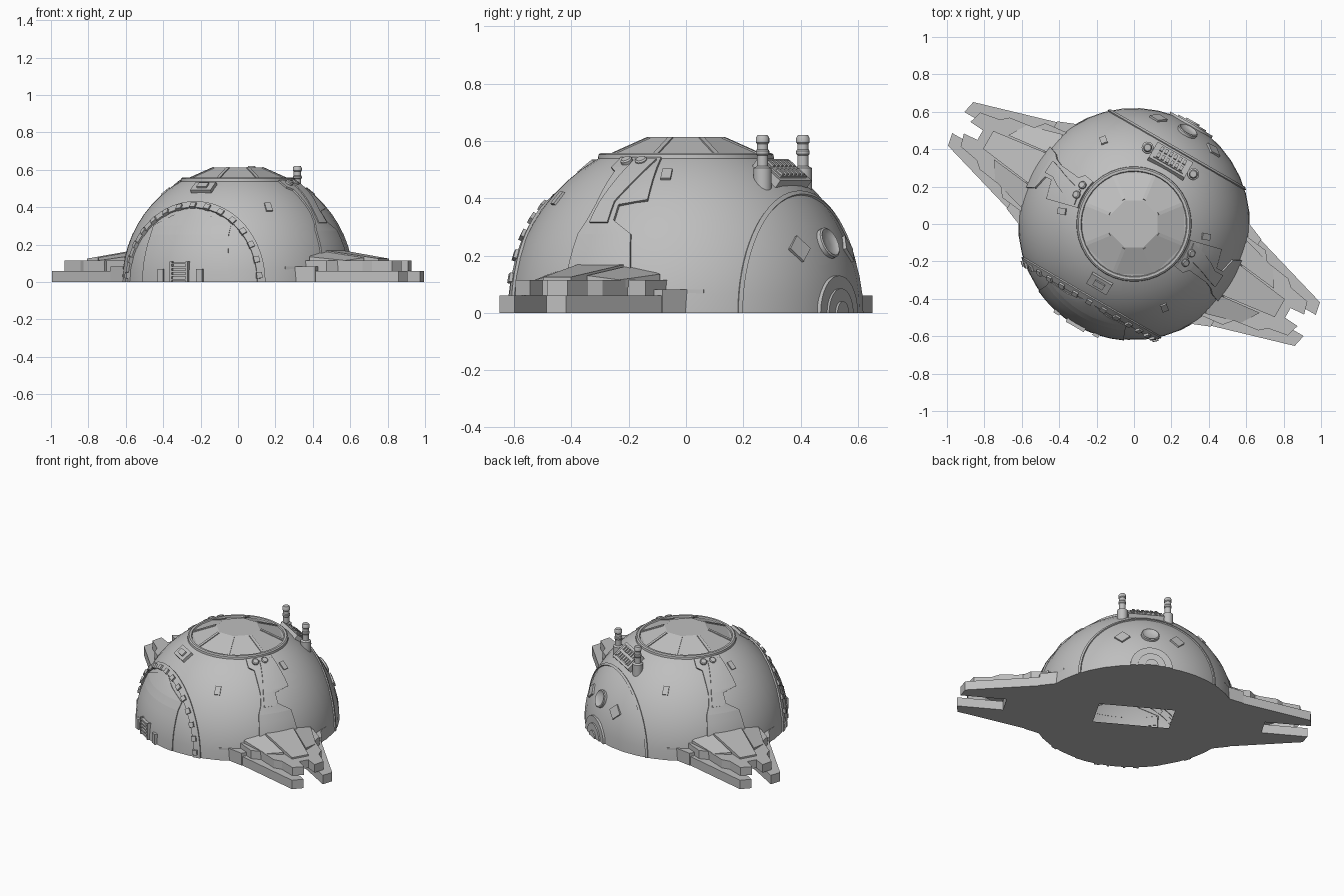
import bpy, bmesh
from math import sin, cos, radians, pi
from mathutils import Vector, Matrix

cube = bpy.data.objects.get("Cube")
if cube:
    bpy.data.objects.remove(cube)

R = 0.62                                    # dome radius
TURN = Matrix.Rotation(radians(-30), 4, 'Z')  # whole building is turned on its plot
HALF = Matrix.Rotation(pi, 4, 'Z')

grey = bpy.data.materials.new("plain grey")
grey.use_nodes = True
grey.diffuse_color = (0.52, 0.52, 0.52, 1)
grey.node_tree.nodes["Principled BSDF"].inputs["Base Color"].default_value = (0.52, 0.52, 0.52, 1)


def finish(name, bm, place=Matrix(), smooth=False):
    mesh = bpy.data.meshes.new(name)
    bm.to_mesh(mesh)
    bm.free()
    mesh.materials.append(grey)
    ob = bpy.data.objects.new(name, mesh)
    bpy.context.collection.objects.link(ob)
    ob.matrix_world = TURN @ place
    if smooth:
        bpy.ops.object.select_all(action='DESELECT')
        ob.select_set(True)
        bpy.context.view_layer.objects.active = ob
        bpy.ops.object.shade_smooth_by_angle(angle=radians(35))


def ball(az, el, r=R):
    a, e = radians(az), radians(el)
    return Vector((cos(a) * cos(e), sin(a) * cos(e), sin(e))) * r


def frame(pos, out, east):
    """Placement with local z pointing out and local x along east."""
    z = out.normalized()
    y = z.cross(east).normalized()
    x = y.cross(z)
    return Matrix.Translation(pos) @ Matrix((x, y, z)).transposed().to_4x4()


def on_dome(az, el):
    p = ball(az, el)
    return frame(p, p, Vector((-sin(radians(az)), cos(radians(az)), 0)))


def box(name, size, place):
    bm = bmesh.new()
    bmesh.ops.create_cube(bm, size=1, matrix=Matrix.Diagonal((*size, 1)))
    finish(name, bm, place)


def lathe(name, profile, place=Matrix(), n=24, smooth=True, start=0.0):
    """Turn (radius, height) points about z and cap the end."""
    bm = bmesh.new()
    angles = [start + 2 * pi * i / n for i in range(n)]
    rings = [[bm.verts.new((r * cos(a), r * sin(a), z)) for a in angles] for r, z in profile]
    for low, high in zip(rings, rings[1:]):
        for i in range(n):
            j = (i + 1) % n
            bm.faces.new((low[i], low[j], high[j], high[i]))
    bm.faces.new(rings[-1])
    finish(name, bm, place, smooth)


def slab(name, points, thick, place=Matrix(), bottom=True):
    """Top polygon with straight sides going down."""
    bm = bmesh.new()
    top = [bm.verts.new(p) for p in points]
    low = [bm.verts.new((p[0], p[1], p[2] - thick)) for p in points]
    top_face = bm.faces.new(top)
    if bottom:
        bm.faces.new(low[::-1])
    for i in range(len(top)):
        j = (i + 1) % len(top)
        bm.faces.new((top[i], low[i], low[j], top[j]))
    bm.normal_update()
    if top_face.normal.z < 0:
        bmesh.ops.reverse_faces(bm, faces=bm.faces[:])
    finish(name, bm, place)


def mirrored(half):
    return half + [(x, -y) for x, y in reversed(half)]


def skin(name, point, nu, nv, place=Matrix()):
    """Raised plate following the dome, point(u, v) with u, v in 0..1."""
    bm = bmesh.new()
    grid = [[bm.verts.new(point(i / nu, j / nv)) for j in range(nv + 1)] for i in range(nu + 1)]
    for i in range(nu):
        for j in range(nv):
            bm.faces.new((grid[i][j], grid[i + 1][j], grid[i + 1][j + 1], grid[i][j + 1]))
    rim = [e for e in bm.edges if e.is_boundary]
    skirt = bmesh.ops.extrude_edge_only(bm, edges=rim)["geom"]
    for v in skirt:
        if isinstance(v, bmesh.types.BMVert):
            v.co *= 0.965
    bmesh.ops.recalc_face_normals(bm, faces=bm.faces[:])
    bm.normal_update()
    if sum(f.normal.dot(f.calc_center_median()) for f in bm.faces) < 0:
        bmesh.ops.reverse_faces(bm, faces=bm.faces[:])
    finish(name, bm, place, True)


def strip(name, rows, lift, place=Matrix()):
    """Plate from rows of (elevation, left azimuth, right azimuth)."""
    for k, (a, b) in enumerate(zip(rows, rows[1:])):
        def point(u, v, a=a, b=b):
            el, left, right = [p + (q - p) * u for p, q in zip(a, b)]
            return ball(left + (right - left) * v, el, R + lift)
        skin(f"{name}_{k + 1}", point, max(1, round((b[0] - a[0]) / 5)), 8, place)


def arch(name, inner, outer, lift, side):
    """Half-ring on the dome about the front (-1) or back (1) axis."""
    def point(u, v):
        t, f = radians(inner + (outer - inner) * v), pi * u
        return Vector((sin(t) * cos(f), side * cos(t), sin(t) * sin(f))) * (R + lift)
    skin(name, point, 36, 1)


def half_disc(name, r, depth):
    bm = bmesh.new()
    arc = [(r * cos(pi * i / 16), r * sin(pi * i / 16)) for i in range(17)]
    face = bm.faces.new([bm.verts.new((x, 0.54, z)) for x, z in arc])
    new = bmesh.ops.extrude_face_region(bm, geom=[face])["geom"]
    bmesh.ops.translate(bm, vec=(0, depth, 0), verts=[v for v in new if isinstance(v, bmesh.types.BMVert)])
    bmesh.ops.recalc_face_normals(bm, faces=bm.faces[:])
    finish(name, bm, smooth=True)


# Dome shell, flat floor with a rectangular opening
lathe("dome", [(R * cos(radians(e)), R * sin(radians(e))) for e in range(0, 61, 6)] + [(0.286, 0.55)], n=40)
bm = bmesh.new()
circle = [bm.verts.new((R * cos(2 * pi * i / 40), R * sin(2 * pi * i / 40), 0)) for i in range(40)]
hatch = [bm.verts.new((x * 0.235, y * 0.11, 0)) for x, y in ((-1, -1), (1, -1), (1, 1), (-1, 1))]
edges = [bm.edges.new((loop[i - 1], loop[i])) for loop in (circle, hatch) for i in range(len(loop))]
bmesh.ops.triangle_fill(bm, use_beauty=True, edges=edges)
bm.normal_update()
bmesh.ops.reverse_faces(bm, faces=[f for f in bm.faces if f.normal.z > 0])
finish("floor", bm)

# Faceted crown with rim and spokes
lathe("crown_rim", [(0.308, 0.535), (0.306, 0.552), (0.298, 0.558), (0.284, 0.558), (0.28, 0.55)], n=40)
crown_turn = radians(30 + 22.5)
lathe("crown", [(0.288, 0.55), (0.135, 0.613)], n=8, smooth=False, start=crown_turn)
for i in range(8):
    a = crown_turn + i * pi / 4
    d = Vector((cos(a), sin(a), 0))
    slope = d * 0.15 - Vector((0, 0, 0.062))
    east = Vector((-sin(a), cos(a), 0))
    box(f"crown_spoke_{i + 1}", (0.018, 0.15, 0.008),
        frame(d * 0.21 + Vector((0, 0, 0.582)), slope.cross(east), east))

# Wings, side strips and their fittings, repeated on the opposite side
root = mirrored([(0.4, 0.36), (0.5, 0.36), (0.53, 0.31), (0.63, 0.27), (0.63, 0.1)])
lower = mirrored([(0.45, 0.31), (0.53, 0.31), (0.63, 0.265), (1.07, 0.135), (1.085, 0.065), (0.8, 0.065)])
upper = mirrored([(0.5, 0.25), (0.68, 0.23), (0.72, 0.18), (0.86, 0.16), (0.9, 0.125),
                  (1.01, 0.105), (1.03, 0.035), (0.95, 0.03)])
for side, place in (("left", Matrix()), ("right", HALF)):
    slab(f"{side}_wing_root", [(x, y, 0.082) for x, y in root], 0.082, place)
    slab(f"{side}_wing_lower", [(x, y, 0.06) for x, y in lower], 0.06, place)
    slab(f"{side}_wing_upper", [(x, y, 0.115) for x, y in upper], 0.055, place, bottom=False)
    slab(f"{side}_wing_ridge", [(0.55, 0.1, 0.175), (0.55, -0.1, 0.175), (0.9, -0.055, 0.125),
                                (0.9, 0.055, 0.125)], 0.03, place)
    for k, s in (("a", 1), ("b", -1)):
        slab(f"{side}_wing_flap_{k}", [(0.55, s * 0.105, 0.168), (0.57, s * 0.225, 0.135),
             (0.76, s * 0.17, 0.115), (0.82, s * 0.075, 0.13)], 0.03, place)
    strip(f"{side}_strip", [(8, -13, 12), (26, -12, 10), (31, -10, 2), (37, -9, 2),
                            (39, -9, 14), (52, -10, 14), (54, -15, 14), (60, -16, 14)], 0.009, place)
    strip(f"{side}_strip_inlay", [(30, -8, 0), (38, -7, 0), (58, -2, 12)], 0.015, place)
    for az in (-7, 3):
        lathe(f"{side}_strip_knob", [(0.021, -0.02), (0.021, 0.018), (0.016, 0.023)],
              place @ on_dome(az, 57), n=16)
    for az, el in ((20, 51), (-40, 40)):
        box(f"{side}_small_plate", (0.035, 0.055, 0.014), place @ on_dome(az, el))

# Front entrance: studded arch, gabled panel, steps and lamp box
arch("front_arch", 39.5, 43.5, 0.008, -1)
for i in range(15):
    f, t = radians(5 + i * 170 / 14), radians(40.5)
    d = Vector((sin(t) * cos(f), -cos(t), sin(t) * sin(f)))
    box(f"arch_stud_{i + 1}", (0.032, 0.03, 0.026), frame(d * (R + 0.006), d, Vector((-sin(f), 0, cos(f)))))
strip("front_gable", [(0, -115, -65), (24, -115, -65), (29, -116, -64), (40, -91, -89)], 0.005)
for x in (-0.05, 0.05):
    box("step_rail", (0.012, 0.04, 0.11), Matrix.Translation((x, -0.615, 0.055)))
for i in range(5):
    box(f"step_{i + 1}", (0.09, 0.035, 0.01), Matrix.Translation((0, -0.617, 0.012 + i * 0.022)))
for x in (-0.12, 0.12):
    box("entrance_post", (0.035, 0.03, 0.07), Matrix.Translation((x, -0.61, 0.035)))
box("front_box", (0.125, 0.075, 0.03), on_dome(-90, 54))
box("front_box_lid", (0.06, 0.035, 0.05), on_dome(-90, 54))

# Back: panel edge, round window, diamond plates and ground port
arch("back_arch", 41.5, 43, 0.006, 1)
lathe("back_window", [(0.056, -0.02), (0.056, 0.01), (0.05, 0.014), (0.044, 0.01), (0.036, 0.004), (0.01, 0.003)],
      on_dome(90, 23))
for az in (73, 107):
    box("diamond_plate", (0.068, 0.068, 0.016), on_dome(az, 21) @ Matrix.Rotation(pi / 4, 4, 'Z'))
for r, depth in ((0.13, 0.078), (0.085, 0.086), (0.04, 0.094)):
    half_disc("ground_port", r, depth)

# Roof machinery: two chimneys and the vent between them
for x in (-0.141, 0.141):
    lathe("chimney", [(0.032, 0.42), (0.032, 0.505), (0.02, 0.512), (0.02, 0.55), (0.024, 0.555), (0.024, 0.565),
                      (0.02, 0.57), (0.02, 0.59), (0.024, 0.595), (0.024, 0.61), (0.018, 0.62)],
          Matrix.Translation((x, 0.39, 0)), n=14)
vent = on_dome(90, 51.5)
box("vent_base", (0.22, 0.12, 0.035), vent)
box("vent_tray", (0.18, 0.09, 0.046), vent)
for i in range(6):
    for y in (-0.024, 0.024):
        box("vent_block", (0.016, 0.03, 0.06), vent @ Matrix.Translation(((i - 2.5) * 0.028, y, 0)))
